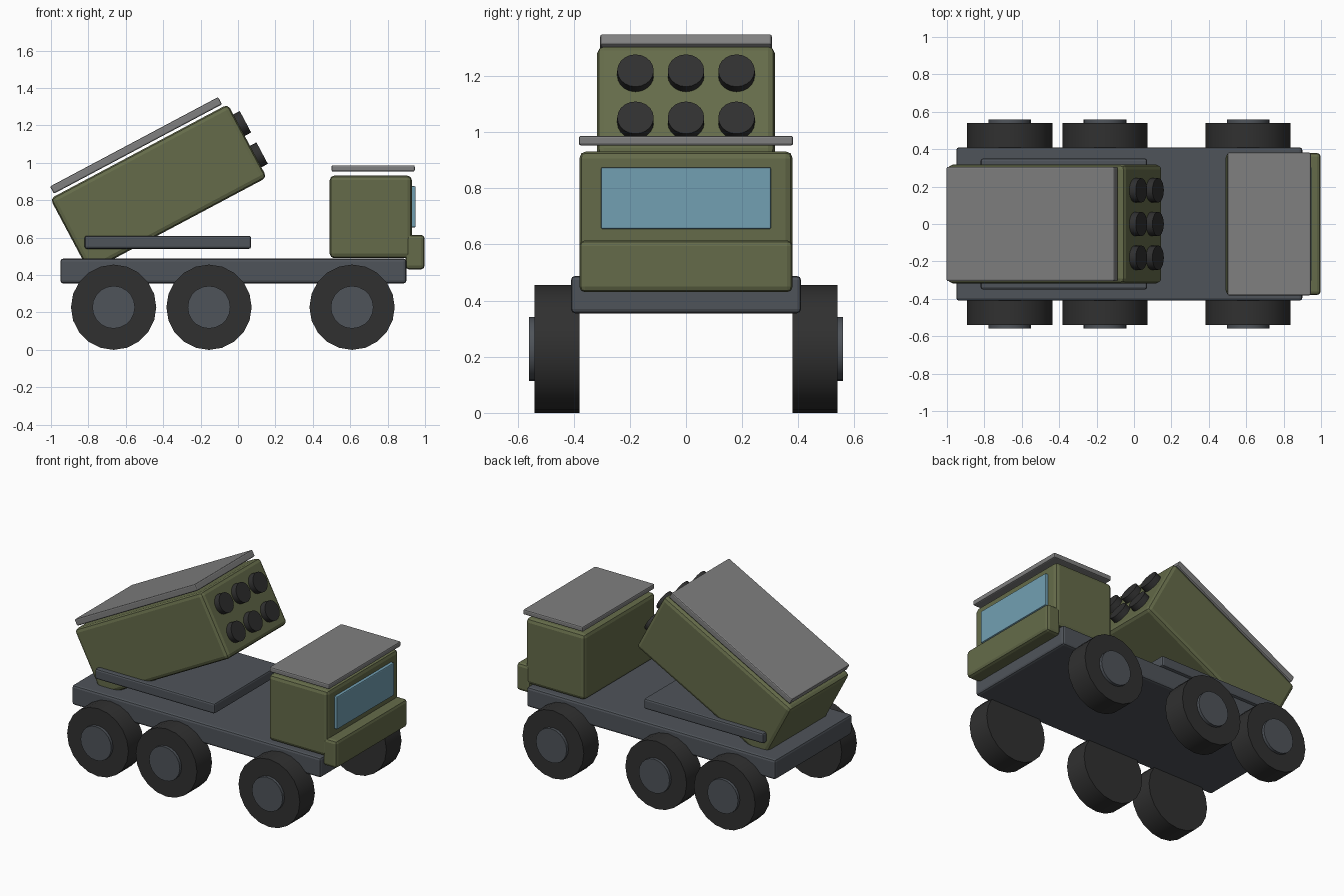
import bpy
from math import radians, pi
from mathutils import Matrix, Vector

cube = bpy.data.objects.get("Cube")
if cube:
    bpy.data.objects.remove(cube)


def material(name, rgb):
    m = bpy.data.materials.new(name)
    m.use_nodes = True
    m.diffuse_color = (*rgb, 1)
    m.node_tree.nodes["Principled BSDF"].inputs["Base Color"].default_value = (*rgb, 1)
    return m


OLIVE = material("olive paint", (0.13, 0.148, 0.068))
STEEL = material("blue grey steel", (0.078, 0.088, 0.102))
PANEL = material("light grey panel", (0.215, 0.215, 0.215))
GLASS = material("blue glass", (0.17, 0.35, 0.45))
RUBBER = material("black rubber", (0.03, 0.03, 0.03))


def finish(name, mat, matrix):
    ob = bpy.context.object
    ob.name = name
    ob.data.materials.append(mat)
    ob.matrix_world = matrix
    return ob


def box(name, mat, low, high, bevel, frame=Matrix()):
    """Bevelled box between two corners, given in a local frame."""
    low, high = Vector(low), Vector(high)
    bpy.ops.mesh.primitive_cube_add(size=1)
    ob = bpy.context.object
    ob.data.transform(Matrix.Diagonal((*(high - low), 1)))
    finish(name, mat, frame @ Matrix.Translation((low + high) / 2))
    mod = ob.modifiers.new("rounded edges", 'BEVEL')
    mod.width = bevel
    mod.segments = 2
    return ob


def cylinder(name, mat, radius, depth, matrix, sides=20):
    bpy.ops.mesh.primitive_cylinder_add(vertices=sides, radius=radius, depth=depth)
    ob = finish(name, mat, matrix)
    bpy.ops.object.shade_smooth_by_angle(angle=radians(30))
    return ob


# Chassis and launcher deck
box("chassis", STEEL, (-0.95, -0.41, 0.355), (0.9, 0.41, 0.488), 0.015)
box("launcher_deck", STEEL, (-0.82, -0.35, 0.54), (0.07, 0.35, 0.61), 0.012)

# Cab
box("cab", OLIVE, (0.49, -0.38, 0.49), (0.93, 0.38, 0.932), 0.025)
box("bumper", OLIVE, (0.895, -0.38, 0.43), (0.998, 0.38, 0.615), 0.02)
box("windscreen", GLASS, (0.92, -0.303, 0.655), (0.95, 0.303, 0.875), 0.006)
box("cab_roof", PANEL, (0.5, -0.382, 0.953), (0.945, 0.382, 0.987), 0.008)

# Tilted launcher: local x runs along the tubes
tilt = Matrix.Translation((-0.425, 0, 0.865)) @ Matrix.Rotation(radians(-28), 4, 'Y')
box("launcher_box", OLIVE, (-0.538, -0.317, -0.222), (0.538, 0.317, 0.222), 0.025, tilt)
box("launcher_cover", PANEL, (-0.508, -0.306, 0.236), (0.51, 0.306, 0.28), 0.008, tilt)
along_x = Matrix.Rotation(pi / 2, 4, 'Y')
for row, z in (("lower", -0.095), ("upper", 0.095)):
    for column, y in (("right", -0.18), ("middle", 0), ("left", 0.18)):
        cylinder(f"{row}_{column}_tube", RUBBER, 0.065, 0.08,
                 tilt @ Matrix.Translation((0.537, y, z)) @ along_x)

# Wheels with raised hubs on the outer side
along_y = Matrix.Rotation(pi / 2, 4, 'X')
for axle, x in (("rear", -0.665), ("middle", -0.155), ("front", 0.61)):
    for side, s in (("left", 1), ("right", -1)):
        where = f"{axle}_{'far' if s > 0 else 'near'}"
        cylinder(f"{where}_tyre", RUBBER, 0.228, 0.16,
                 Matrix.Translation((x, s * 0.46, 0.228)) @ along_y)
        cylinder(f"{where}_hub", STEEL, 0.114, 0.06,
                 Matrix.Translation((x, s * 0.53, 0.228)) @ along_y)
